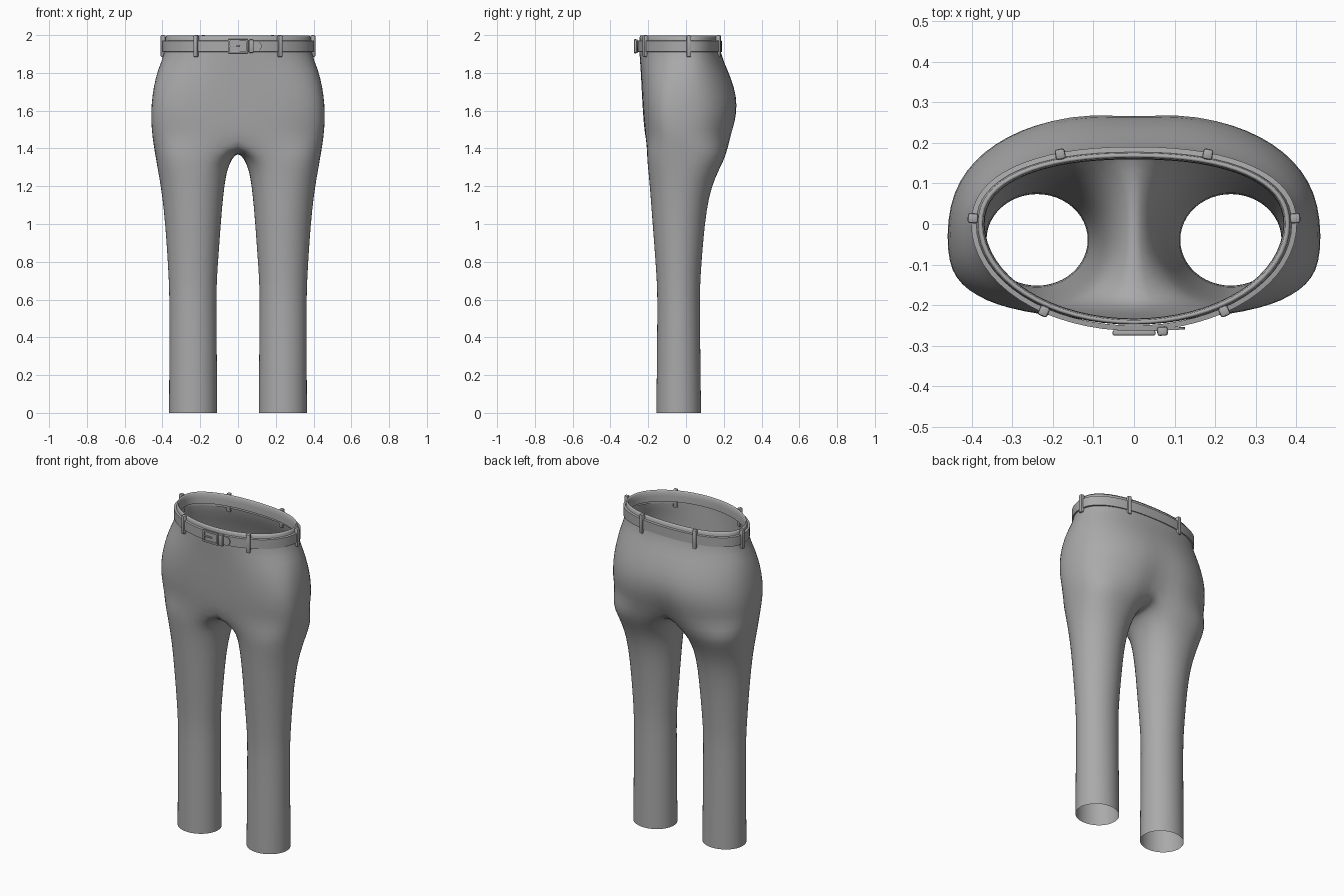
import bpy, bmesh
from math import sin, cos, pi, radians, exp, atan2
from mathutils import Matrix, Vector

if "Cube" in bpy.data.objects:
    bpy.data.objects.remove(bpy.data.objects["Cube"], do_unlink=True)

grey = bpy.data.materials.new("plain grey")
grey.use_nodes = True
grey.diffuse_color = (0.4, 0.4, 0.4, 1)
grey.node_tree.nodes["Principled BSDF"].inputs["Base Color"].default_value = (0.4, 0.4, 0.4, 1)


def finish(name, bm, recalc=True, angle=None):
    if recalc:
        bmesh.ops.recalc_face_normals(bm, faces=bm.faces)
    mesh = bpy.data.meshes.new(name)
    bm.to_mesh(mesh)
    bm.free()
    mesh.materials.append(grey)
    obj = bpy.data.objects.new(name, mesh)
    bpy.context.collection.objects.link(obj)
    bpy.ops.object.select_all(action="DESELECT")
    obj.select_set(True)
    bpy.context.view_layer.objects.active = obj
    if angle:
        bpy.ops.object.shade_smooth_by_angle(angle=radians(angle))
    else:
        bpy.ops.object.shade_smooth()
    return obj


def power(v, n):
    return (1 if v >= 0 else -1) * abs(v) ** (2 / n)


def oval(t, half, front, back, mid, nf=2.0, nb=2.3):
    """Point on a rounded outline whose front and back halves differ."""
    n = nf if sin(t) < 0 else nb
    depth = mid - front if sin(t) < 0 else back - mid
    return half * power(cos(t), n), mid + depth * power(sin(t), n)


def waist(t, off=0.0):
    return oval(t, 0.388 + off, -0.25 - off, 0.177 + off, 0.0)


def skin(bm, rows, closed):
    for a, b in zip(rows, rows[1:]):
        count = len(a)
        for j in range(count if closed else count - 1):
            k = (j + 1) % count
            bm.faces.new((a[j], b[j], b[k], a[k]))


# Trousers: half the body, then one leg, mirrored across x
# z, half width, front, back, middle, front roundness, back roundness, cleft
TORSO = [
    (1.93, 0.370, -0.234, 0.160, 0.00, 2.0, 2.3, 0),
    (2.002, 0.372, -0.236, 0.162, 0.00, 2.0, 2.3, 0),
    (2.002, 0.390, -0.252, 0.178, 0.00, 2.0, 2.3, 0),
    (1.90, 0.388, -0.248, 0.182, 0.00, 2.1, 2.3, 0),
    (1.82, 0.427, -0.241, 0.220, -0.01, 2.4, 2.2, 0),
    (1.72, 0.450, -0.236, 0.263, -0.02, 2.8, 2.2, 0.006),
    (1.63, 0.461, -0.231, 0.281, -0.03, 3.0, 2.3, 0.012),
    (1.54, 0.462, -0.225, 0.271, -0.03, 3.0, 2.4, 0.025),
    (1.46, 0.455, -0.217, 0.247, -0.03, 2.8, 2.4, 0.045),
]
# z outside, z inside, x inside, x outside, front, back, roundness
LEG = [
    (1.38, 1.345, 0.032, 0.442, -0.209, 0.215, 2.5),
    (1.30, 1.285, 0.057, 0.428, -0.202, 0.178, 2.3),
    (1.20, 1.20, 0.071, 0.410, -0.193, 0.137, 2.1),
    (1.08, 1.08, 0.084, 0.394, -0.184, 0.110, 2.0),
    (0.90, 0.90, 0.097, 0.379, -0.170, 0.091, 2.0),
    (0.70, 0.70, 0.112, 0.367, -0.155, 0.076, 2.0),
    (0.60, 0.60, 0.113, 0.364, -0.152, 0.074, 2.0),
    (0.30, 0.30, 0.111, 0.365, -0.155, 0.077, 2.0),
    (0.00, 0.00, 0.109, 0.366, -0.158, 0.081, 2.0),
]
bm = bmesh.new()
rows = []
for z, half, front, back, mid, nf, nb, cleft in TORSO:
    row = []
    for j in range(17):
        x, y = oval(pi * (j / 16 - 0.5), half, front, back, mid, nf, nb)
        if j in (0, 16):
            x = 0
        if y > 0:
            y -= cleft * exp(-(x / 0.07) ** 2)
        row.append(bm.verts.new((x, y, z)))
    rows.append(row)
skin(bm, rows, False)

# Crotch strap runs from back to front and closes the leg opening
split = rows[-1]
y0, y1 = split[0].co.y, split[16].co.y
strap = []
for j in range(1, 8):
    u = pi * j / 8
    y = (y0 + y1) / 2 + (y1 - y0) / 2 * cos(u)
    strap.append(bm.verts.new((0, y, 1.46 - 0.08 * sin(u) ** 0.8)))
rows = [split + strap]
for zo, zi, xi, xo, front, back, n in LEG:
    row = []
    for j in range(24):
        t = radians(15 * j - 120)
        x, y = oval(t, (xo - xi) / 2, front, back, (front + back) / 2, n, n)
        f = x / (xo - xi) + 0.5
        row.append(bm.verts.new((x + (xi + xo) / 2, y, zi + (zo - zi) * f)))
    rows.append(row)
skin(bm, rows, True)
trousers = finish("trousers", bm, recalc=False)
mirror = trousers.modifiers.new("mirror", "MIRROR")
mirror.use_clip = True
trousers.modifiers.new("smooth", "SUBSURF").levels = 1
trousers.modifiers["smooth"].render_levels = 1

# Belt: a thin band swept round the waist
bm = bmesh.new()
rows = []
for j in range(64):
    t = 2 * pi * j / 64
    row = []
    for off, z in ((0.0, 1.91), (0.013, 1.912), (0.013, 1.97), (0.0, 1.972)):
        row.append(bm.verts.new((*waist(t, off), z)))
    rows.append(row)
skin(bm, rows + rows[:1], True)
finish("belt", bm, angle=40)


def box(bm, centre, size, turn=0.0):
    mat = Matrix.Translation(centre) @ Matrix.Rotation(turn, 4, "Z") @ Matrix.Diagonal((*size, 1))
    verts = bmesh.ops.create_cube(bm, size=1, matrix=mat)["verts"]
    edges = list({e for v in verts for e in v.link_edges})
    bmesh.ops.bevel(bm, geom=edges, offset=min(size) * 0.25, segments=2, affect="EDGES", profile=0.5)


# Belt loops: three each side
for name, degrees in (("front_loops", -56), ("side_loops", 3), ("back_loops", 66)):
    t = radians(degrees)
    here = Vector(waist(t, 0.009))
    along = Vector(waist(t + 0.05)) - Vector(waist(t - 0.05))
    bm = bmesh.new()
    box(bm, (*here, 1.942), (0.025, 0.026, 0.115), atan2(along.y, along.x))
    loops = finish(name, bm, angle=40)
    loops.modifiers.new("mirror", "MIRROR")

# Belt tail: flat strip with a rounded point
bm = bmesh.new()
outline = [(-0.04, 1.914), (0.105, 1.914), (0.12, 1.924), (0.126, 1.941),
           (0.12, 1.958), (0.105, 1.968), (-0.04, 1.968)]
face = bm.faces.new([bm.verts.new((x, -0.267 + 0.06 * max(x, 0), z)) for x, z in outline])
extruded = bmesh.ops.extrude_face_region(bm, geom=[face])["geom"]
bmesh.ops.translate(bm, vec=(0, 0.006, 0), verts=[g for g in extruded if isinstance(g, bmesh.types.BMVert)])
finish("belt_tail", bm, angle=40)

# Buckle frame and prong
bm = bmesh.new()
for z in (1.909, 1.973):
    box(bm, (0.0, -0.268, z), (0.104, 0.012, 0.011))
for x in (-0.047, 0.047):
    box(bm, (x, -0.268, 1.941), (0.011, 0.012, 0.074))
box(bm, (-0.018, -0.271, 1.941), (0.056, 0.008, 0.008))
finish("buckle", bm, angle=40)

# Keeper holding the tail
bm = bmesh.new()
box(bm, (0.07, -0.264, 1.941), (0.026, 0.022, 0.07), 0.06)
finish("belt_keeper", bm, angle=40)
